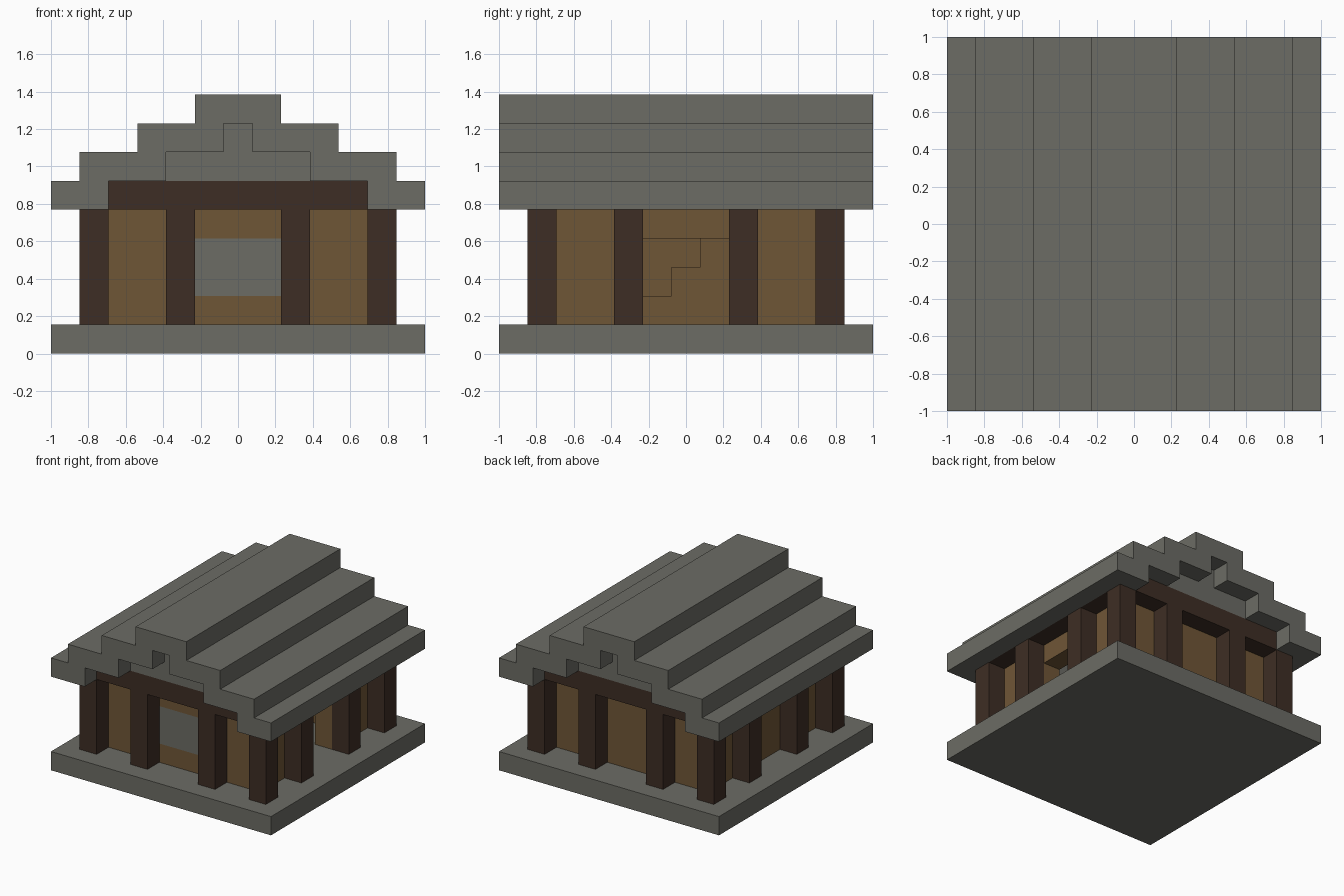
import bpy
import bmesh
from mathutils import Vector

U = 2 / 13  # one building block

old = bpy.data.objects.get("Cube")
if old:
    bpy.data.objects.remove(old, do_unlink=True)


def material(name, rgb):
    mat = bpy.data.materials.new(name)
    mat.use_nodes = True
    mat.diffuse_color = (*rgb, 1)
    mat.node_tree.nodes["Principled BSDF"].inputs["Base Color"].default_value = (*rgb, 1)
    return mat


stone = material("grey_stone", (0.150, 0.150, 0.130))
planks = material("brown_planks", (0.159, 0.093, 0.037))
timber = material("dark_timber", (0.048, 0.027, 0.018))


def finish(name, bm, mat):
    bmesh.ops.recalc_face_normals(bm, faces=bm.faces)
    mesh = bpy.data.meshes.new(name)
    bm.to_mesh(mesh)
    bm.free()
    mesh.materials.append(mat)
    obj = bpy.data.objects.new(name, mesh)
    bpy.context.collection.objects.link(obj)
    return obj


def box(name, mat, x, y, z):
    """Box from three (low, high) ranges in blocks."""
    bm = bmesh.new()
    bmesh.ops.create_cube(bm, size=1)
    for v in bm.verts:
        v.co = Vector([U * (r[0] if c < 0 else r[1]) for c, r in zip(v.co, (x, y, z))])
    return finish(name, bm, mat)


def prism(name, mat, outline, to_point, shift):
    """Extrude a flat outline given in blocks."""
    bm = bmesh.new()
    face = bm.faces.new([bm.verts.new(Vector(to_point(a, b)) * U) for a, b in outline])
    ext = bmesh.ops.extrude_face_region(bm, geom=[face])["geom"]
    moved = [g for g in ext if isinstance(g, bmesh.types.BMVert)]
    bmesh.ops.translate(bm, verts=moved, vec=Vector(shift) * U)
    return finish(name, bm, mat)


def span(side, a, b):
    return tuple(sorted((side * a, side * b)))


# Stone base
box("base_slab", stone, (-6.5, 6.5), (-6.5, 6.5), (0, 1))

# Posts around the edge
stops = (-5, -2, 2, 5)
for px in stops:
    for py in stops:
        if 5 in (abs(px), abs(py)):
            box("post", timber, (px - .5, px + .5), (py - .5, py + .5), (1, 5))

# Ring beam on the posts
for s in (-1, 1):
    box("gable_beam", timber, (-4.5, 4.5), span(s, 4.5, 5.5), (5, 6))
    box("side_beam", timber, span(s, 4.5, 5.5), (-5.5, 5.5), (5, 6))

# Solid back and right walls
box("back_wall", planks, (-4.5, 4.5), (3.5, 4.5), (1, 5))
box("right_wall", planks, (-4.5, -3.5), (-3.5, 3.5), (1, 5))

# Front wall with a flush stone panel
front = (-4.5, -3.5)
for s in (-1, 1):
    box("front_wall_side", planks, span(s, 1.5, 4.5), front, (1, 5))
box("front_wall_sill", planks, (-1.5, 1.5), front, (1, 2))
box("front_wall_header", planks, (-1.5, 1.5), front, (4, 5))
box("front_stone_panel", stone, (-1.5, 1.5), front, (2, 4))

# Left wall with a wide doorway
for s in (-1, 1):
    box("left_wall_side", planks, (3.5, 4.5), span(s, 1.5, 3.5), (1, 5))
box("doorway_header", planks, (3.5, 4.5), (-1.5, 1.5), (4, 5))

# Stair inside the room
steps = [(-1.5, 1), (-1.5, 2), (-.5, 2), (-.5, 3), (.5, 3), (.5, 4), (1.5, 4), (1.5, 1)]
prism("inner_stair", planks, steps, lambda a, b: (-3.5, a, b), (1, 0, 0))

# Stepped roof shell running front to back
outer = [(6.5, 5), (6.5, 6), (5.5, 6), (5.5, 7), (3.5, 7), (3.5, 8), (1.5, 8), (1.5, 9)]
inner = [(.5, 8), (.5, 7), (2.5, 7), (2.5, 6), (5.5, 6), (5.5, 5)]
# the eave keeps a hair of overlap with the course above it
inner = [(5.49 if a == 5.5 else a, b) for a, b in inner]
half = outer + [(-a, b) for a, b in reversed(outer)]
under = [(-a, b) for a, b in reversed(inner)] + inner
prism("stepped_roof", stone, half + under, lambda a, b: (a, -6.5, b), (0, 13, 0))

# Eave ends and recessed gables at both ends
for s in (-1, 1):
    for t in (-1, 1):
        box("eave_end", stone, span(t, 4.5, 5.5), span(s, 5.5, 6.5), (5, 6))
    box("gable_lower", stone, (-2.5, 2.5), span(s, 4.5, 5.5), (6, 7))
    box("gable_upper", stone, (-.5, .5), span(s, 4.5, 5.5), (7, 8))
